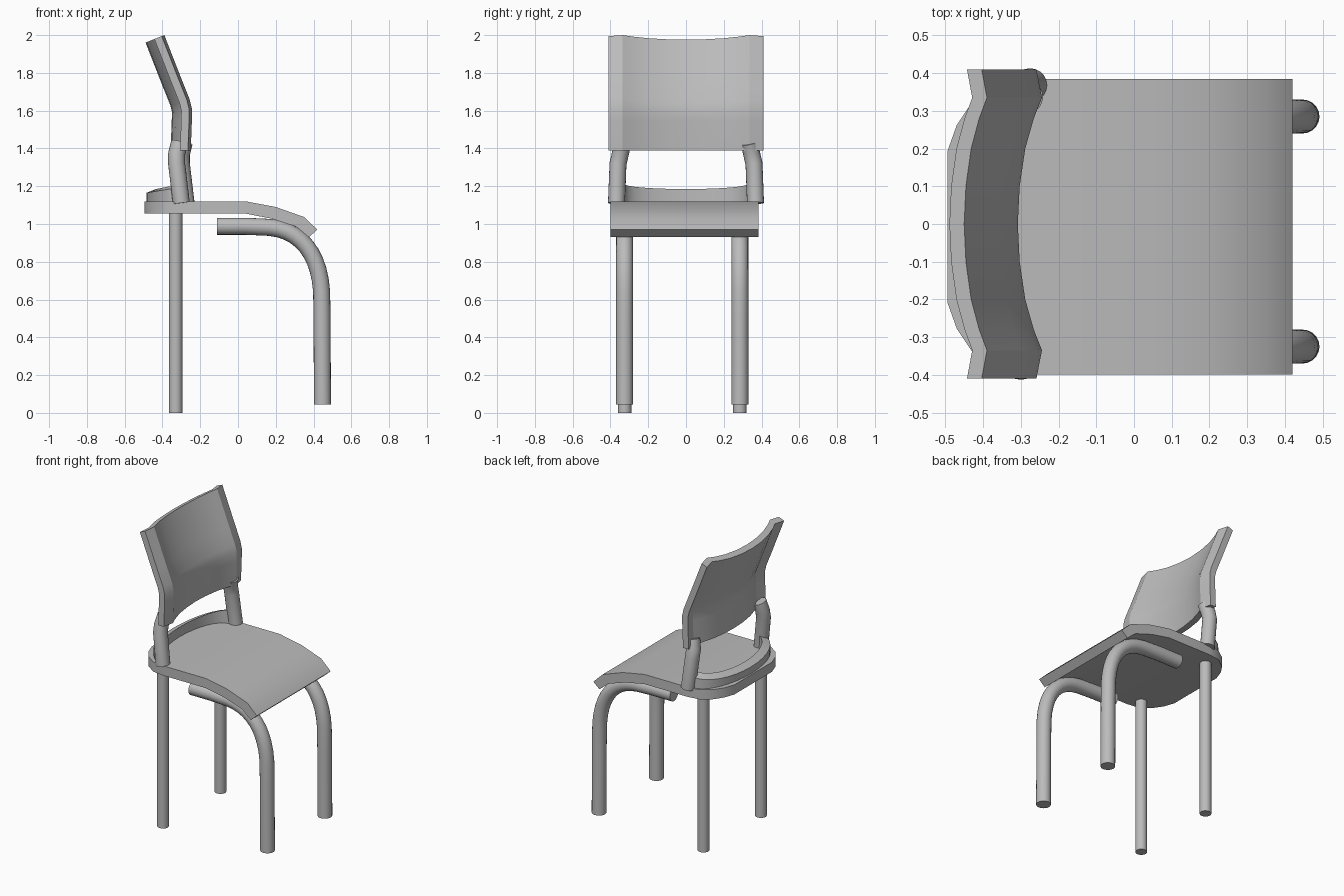
import bpy, bmesh, math
from mathutils import Vector

cube = bpy.data.objects.get("Cube")
if cube:
    bpy.data.objects.remove(cube, do_unlink=True)

grey = bpy.data.materials.new("plain_grey")
grey.use_nodes = True
grey.diffuse_color = (0.5, 0.5, 0.5, 1)
grey.node_tree.nodes["Principled BSDF"].inputs["Base Color"].default_value = (0.5, 0.5, 0.5, 1)


def loft(name, rings, angle=30):
    """Skin a row of closed rings, cap both ends and smooth the soft edges."""
    bm = bmesh.new()
    rows = [[bm.verts.new(p) for p in ring] for ring in rings]
    n = len(rows[0])
    for a, b in zip(rows, rows[1:]):
        for i in range(n):
            j = (i + 1) % n
            bm.faces.new((a[i], a[j], b[j], b[i]))
    bm.faces.new(rows[0][::-1])
    bm.faces.new(rows[-1])
    bmesh.ops.recalc_face_normals(bm, faces=bm.faces)
    mesh = bpy.data.meshes.new(name)
    bm.to_mesh(mesh)
    bm.free()
    mesh.materials.append(grey)
    obj = bpy.data.objects.new(name, mesh)
    bpy.context.collection.objects.link(obj)
    bpy.ops.object.select_all(action="DESELECT")
    obj.select_set(True)
    bpy.context.view_layer.objects.active = obj
    bpy.ops.object.shade_smooth_by_angle(angle=math.radians(angle))
    return obj


def tube(name, path, radius, sides=20):
    """Round tube along a path, with mitred joints."""
    pts = [Vector(p) for p in path]
    rings = []
    for i, p in enumerate(pts):
        before = (p - pts[i - 1]).normalized() if i else None
        after = (pts[i + 1] - p).normalized() if i < len(pts) - 1 else None
        t = ((before or after) + (after or before)).normalized()
        u = t.cross(Vector((0, 1, 0))).normalized()
        v = t.cross(u)
        rings.append([p + radius * (math.cos(a) * u + math.sin(a) * v)
                      for a in (math.tau * k / sides for k in range(sides))])
    return loft(name, rings, 40)


# Seat: top x, top z, bottom x, bottom z, half width
MID = -0.0075
stations = [(-0.495, 1.12, -0.495, 1.055, 0.2), (-0.47, 1.12, -0.47, 1.055, 0.27),
            (-0.43, 1.12, -0.43, 1.055, 0.33), (-0.36, 1.12, -0.36, 1.055, 0.38),
            (-0.28, 1.12, -0.28, 1.055, 0.392), (0.04, 1.12, 0.04, 1.055, 0.392),
            (0.2, 1.09, 0.18, 1.028, 0.392), (0.35, 1.037, 0.31, 0.985, 0.392),
            (0.42, 0.97, 0.375, 0.93, 0.392)]
loft("seat", [[(xt, MID - w, zt), (xt, MID + w, zt), (xb, MID + w, zb), (xb, MID - w, zb)]
              for xt, zt, xb, zb, w in stations])

# Legs: bent tubes in front, straight ones behind
for side, y in (("right", -0.325), ("left", 0.285)):
    bend = [(0.1 + 0.345 * math.sin(a) ** 0.8, y, 0.56 + 0.425 * math.cos(a) ** 0.8)
            for a in (math.pi / 2 * k / 12 for k in range(1, 12))]
    tube("front_leg_" + side, [(-0.11, y, 0.988), (0.04, y, 0.988)] + bend
         + [(0.445, y, 0.5), (0.447, y, 0.045)], 0.045)
    tube("back_leg_" + side, [(-0.33, y, 0), (-0.33, y, 1.06)], 0.036)

# Backrest: a bent profile swept across the width and bowed backwards
profile = [(-0.39, 2.0), (-0.3, 1.77), (-0.256, 1.66), (-0.244, 1.61),
           (-0.244, 1.55), (-0.25, 1.39)]
lean = [0.37, 0.37, 0.3, 0.16, 0.04, 0]
bow = [(0.41, 0.015), (0.335, 0), (0.28, 0.022), (0.2, 0.045), (0.1, 0.06), (0, 0.065)]
bow = [(-y, d) for y, d in bow] + [(y, d) for y, d in bow[-2::-1]]


def backrest_ring(y, d):
    def line(depth):
        return [(x - depth * math.sqrt(1 - s * s), y, z - depth * s)
                for (x, z), s in zip(profile, lean)]
    return line(d) + line(d + 0.042)[::-1]


loft("backrest", [backrest_ring(y, d) for y, d in bow], 32)

# Short posts that carry the backrest
for side, s, x in (("right", -1, -0.3), ("left", 1, -0.275)):
    tube("post_" + side, [(x, s * 0.368, 1.11), (x - 0.025, s * 0.36, 1.32),
                          (x - 0.025, s * 0.348, 1.37), (x - 0.01, s * 0.335, 1.43)], 0.045)

# Curved rail on the seat between the posts
rail = []
for k in range(17):
    a = math.pi * (k / 16 - 0.5)
    c, y = math.cos(a) ** 0.9 if abs(a) < 1.57 else 0, math.sin(a)
    top = 1.215 - 0.03 * c
    outer, inner = -0.3 - 0.185 * c, -0.285 - 0.15 * c
    rail.append([(outer, 0.375 * y, 1.115), (outer, 0.375 * y, top - 0.02),
                 (inner, 0.33 * y, top), (inner, 0.33 * y, 1.115)])
loft("back_rail", rail)
